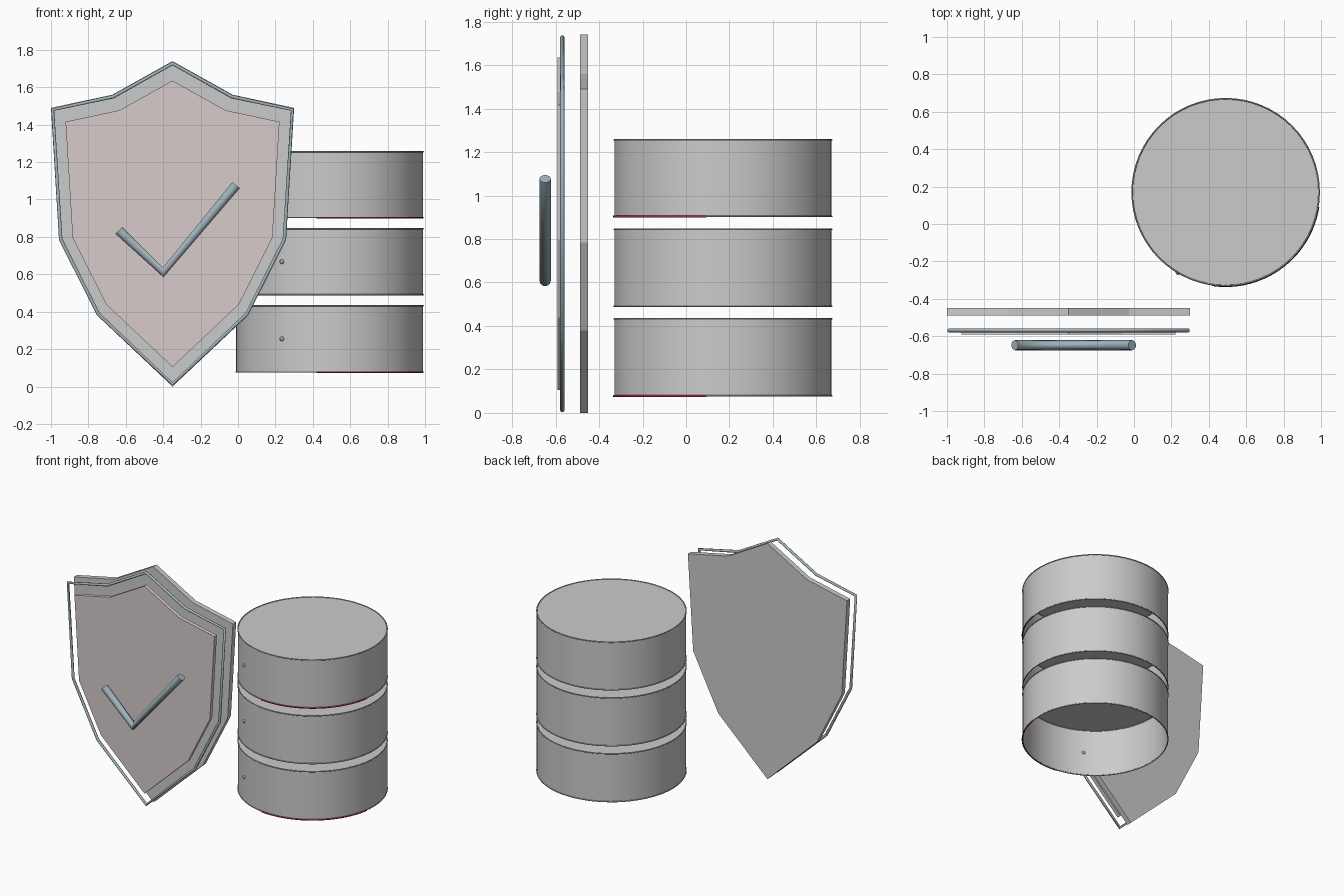
import bpy, bmesh, math

if "Cube" in bpy.data.objects:
    bpy.data.objects.remove(bpy.data.objects["Cube"])

CX, CY, R = 0.49, 0.17, 0.50      # drum axis and radius
SX, SZ = -0.35, 0.87              # shield centre

def material(name, rgb):
    m = bpy.data.materials.new(name)
    m.diffuse_color = (*rgb, 1)
    m.use_nodes = True
    m.node_tree.nodes["Principled BSDF"].inputs["Base Color"].default_value = m.diffuse_color
    return m

steel = material("steel", (0.36, 0.45, 0.50))
pink = material("pale_red", (0.68, 0.60, 0.60))
red = material("dark_red", (0.40, 0.02, 0.05))

def add_mesh(name, bm, mat=None, smooth=False):
    bmesh.ops.recalc_face_normals(bm, faces=bm.faces[:])
    me = bpy.data.meshes.new(name)
    bm.to_mesh(me)
    bm.free()
    ob = bpy.data.objects.new(name, me)
    bpy.context.collection.objects.link(ob)
    if mat:
        me.materials.append(mat)
    if smooth:
        bpy.ops.object.select_all(action='DESELECT')
        ob.select_set(True)
        bpy.context.view_layer.objects.active = ob
        bpy.ops.object.shade_smooth_by_angle(angle=math.radians(35))
    return ob

def tube(name, pts, radius, cyclic=False, mat=None, sides=3):
    cu = bpy.data.curves.new(name, 'CURVE')
    cu.dimensions = '3D'
    cu.bevel_depth = radius
    cu.bevel_resolution = sides
    cu.use_fill_caps = not cyclic
    sp = cu.splines.new('POLY')
    sp.points.add(len(pts) - 1)
    for p, c in zip(sp.points, pts):
        p.co = (*c, 1)
    sp.use_cyclic_u = cyclic
    if mat:
        cu.materials.append(mat)
    ob = bpy.data.objects.new(name, cu)
    bpy.context.collection.objects.link(ob)
    return ob

# shield outline: right half, mirrored to the left
half = [(0, 1.74), (0.322, 1.56), (0.65, 1.49), (0.607, 0.785), (0.403, 0.38), (0, 0)]
outline = half + [(-x, z) for x, z in half[-2:0:-1]]

def shield_points(scale, y):
    return [(SX + x * scale, y, SZ + (z - SZ) * scale) for x, z in outline]

def slab(name, scale, y0, y1, mat=None):
    bm = bmesh.new()
    face = bm.faces.new([bm.verts.new(p) for p in shield_points(scale, y0)])
    ext = bmesh.ops.extrude_face_region(bm, geom=[face], use_keep_orig=True)
    for v in ext["geom"]:
        if isinstance(v, bmesh.types.BMVert):
            v.co.y = y1
    return add_mesh(name, bm, mat)

# shield: back plate, rim, inner panel, tick
slab("shield_plate", 1.0, -0.488, -0.45)
tube("shield_rim", shield_points(0.985, -0.569), 0.01, True, steel)
slab("shield_panel", 0.88, -0.592, -0.564, pink)
tube("tick_mark", [(-0.637, -0.648, 0.835), (-0.40, -0.648, 0.61), (-0.01, -0.648, 1.077)],
     0.027, False, steel)

def arc(a0, a1, n, r, z):
    return [(CX + r * math.cos(math.radians(a0 + (a1 - a0) * i / n)),
             CY + r * math.sin(math.radians(a0 + (a1 - a0) * i / n)), z)
            for i in range(n)]

# stack of drums, each closed on top and open below
N = 64
for k, (z0, z1) in enumerate([(0.078, 0.432), (0.491, 0.844), (0.904, 1.256)], 1):
    bm = bmesh.new()
    low = [bm.verts.new(p) for p in arc(0, 360, N, R, z0)]
    top = [bm.verts.new(p) for p in arc(0, 360, N, R, z1)]
    for i in range(N):
        j = (i + 1) % N
        bm.faces.new((low[i], low[j], top[j], top[i]))
    bm.faces.new(top)
    add_mesh(f"drum_{k}", bm, None, True)

    # thin edge rings
    for label, z in (("lower", z0), ("upper", z1)):
        tube(f"drum_{k}_{label}_ring", arc(0, 360, N, R, z), 0.004, True, steel, 1)

    # red accent arc on first and last drum
    if k != 2:
        tube(f"drum_{k}_accent", arc(-98, -5, 24, R + 0.002, z0 - 0.001), 0.005, False, red, 1)

    # small indicator light
    bm = bmesh.new()
    bmesh.ops.create_uvsphere(bm, u_segments=16, v_segments=8, radius=0.012)
    a = math.radians(239.3)
    bmesh.ops.translate(bm, verts=bm.verts,
                        vec=(CX + R * math.cos(a), CY + R * math.sin(a), (z0 + z1) / 2))
    add_mesh(f"drum_{k}_light", bm, steel, True)
